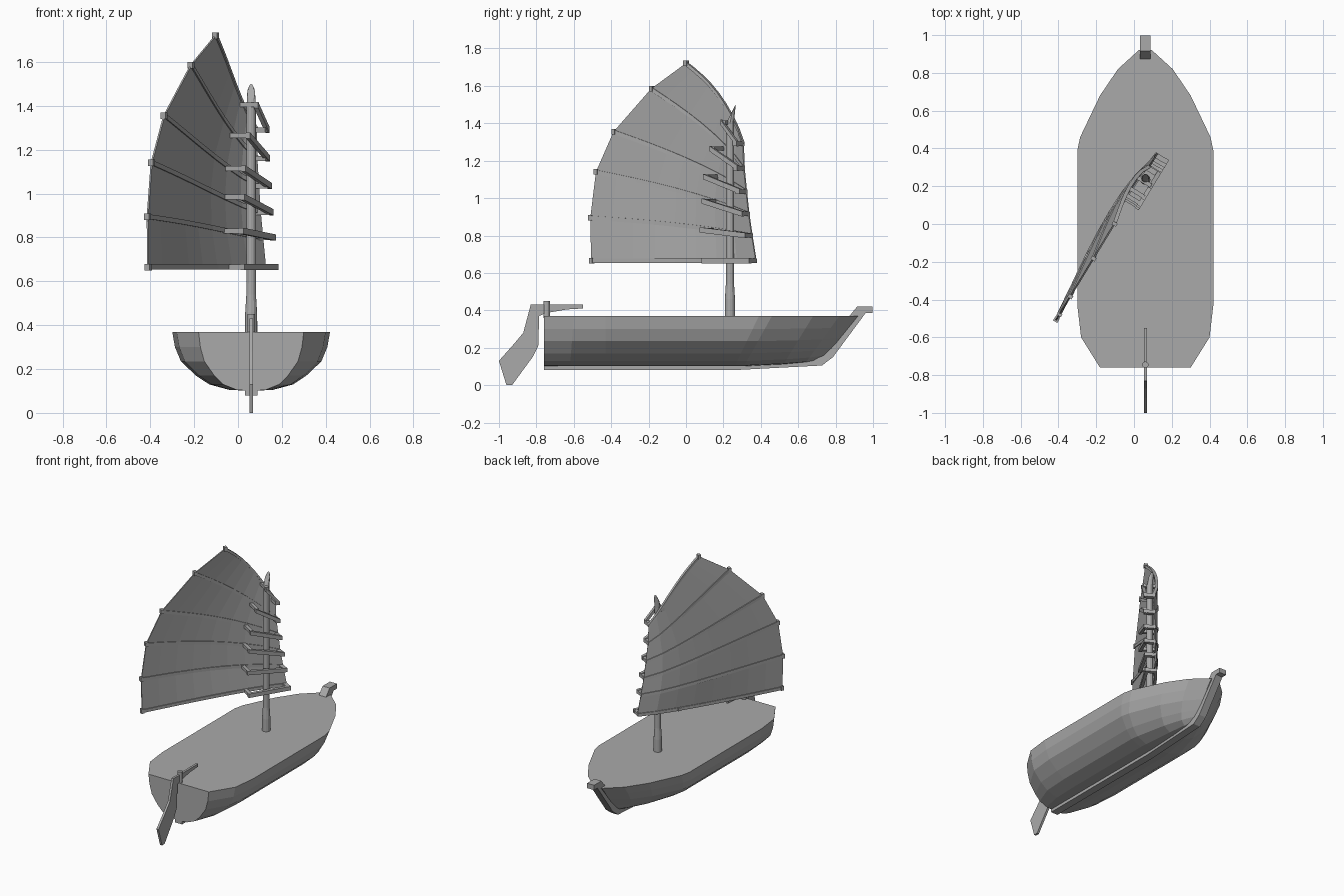
import bpy, bmesh, math
from mathutils import Vector

cube = bpy.data.objects.get("Cube")
if cube:
    bpy.data.objects.remove(cube, do_unlink=True)

grey = bpy.data.materials.new("plain grey")
grey.use_nodes = True
GREY = (0.4, 0.4, 0.4, 1)
grey.diffuse_color = GREY
grey.node_tree.nodes["Principled BSDF"].inputs["Base Color"].default_value = GREY
CX = 0.06  # centreline of the hull
UP = Vector((0, 0, 1))


def finish(name, bm):
    bmesh.ops.recalc_face_normals(bm, faces=bm.faces)
    mesh = bpy.data.meshes.new(name)
    bm.to_mesh(mesh)
    bm.free()
    mesh.materials.append(grey)
    ob = bpy.data.objects.new(name, mesh)
    bpy.context.collection.objects.link(ob)
    return ob


def loft(name, rings, closed=True, caps=True):
    """Skin a list of equal-length point rings."""
    bm = bmesh.new()
    rows = [[bm.verts.new(p) for p in ring] for ring in rings]
    n = len(rows[0])
    for a, b in zip(rows, rows[1:]):
        for i in range(n if closed else n - 1):
            j = (i + 1) % n
            bm.faces.new((a[i], a[j], b[j], b[i]))
    if caps:
        bm.faces.new(rows[0])
        bm.faces.new(rows[-1])
    return finish(name, bm)


def plate(name, outline, width):
    """Extrude a side outline (y, z) across the centreline."""
    return loft(name, [[(CX + s * width / 2, y, z) for y, z in outline] for s in (-1, 1)])


def bar(name, path, width, height, across):
    """Sweep an upright rectangle along a path."""
    corners = ((-1, -1), (1, -1), (1, 1), (-1, 1))
    return loft(name, [[p + across * (a * width / 2) + UP * (b * height / 2)
                        for a, b in corners] for p in path])


# Hull: y at deck, half width, bottom z, rake of the section at the bottom
stations = [(-.76, .24, .10, 0), (-.60, .34, .10, .02), (-.43, .36, .10, 0),
            (.39, .36, .10, .13), (.46, .345, .10, .15), (.68, .24, .11, .16),
            (.82, .145, .12, .18), (.92, .035, .135, .19)]
# Half section: width and height fractions
section = [(1, 1), (.965, .74), (.89, .5), (.70, .26), (.53, .11), (.28, .02)]
half = [(-w, h) for w, h in section]
full = half + [(0, 0)] + [(w, h) for w, h in reversed(section)]
DECK = .37
loft("hull", [[(CX + w * hw, y - rake * (1 - h), low + h * (DECK - low)) for w, h in full]
              for y, hw, low, rake in stations])

# Keel and stem in one strip
plate("keel_and_stem", [(-.76, .08), (.25, .08), (.727, .105), (.786, .15), (.96, .385),
                        (.998, .385), (.998, .42), (.915, .42), (.87, .365), (.71, .15),
                        (.25, .11), (-.76, .11)], .056)

# Rudder with tiller, and its post
plate("rudder_and_tiller", [(-1, .13), (-.96, 0), (-.93, 0), (-.82, .15), (-.79, .21),
                            (-.785, .37), (-.75, .385), (-.635, .405), (-.55, .41),
                            (-.55, .43), (-.83, .43), (-.87, .28), (-.92, .22)], .016)


def turned(name, y, levels, sides=12):
    """Round post from (z, radius, y shift, slope) levels."""
    rings = []
    for z, r, dy, slope in levels:
        ring = []
        for i in range(sides):
            a = math.tau * i / sides
            ring.append((CX + r * math.cos(a), y + dy + r * math.sin(a), z + slope * math.sin(a)))
        rings.append(ring)
    return loft(name, rings)


turned("rudder_post", -.745, [(.36, .017, 0, 0), (.45, .017, 0, 0)])
turned("mast", .235, [(.36, .027, 0, 0), (.46, .027, 0, 0), (.54, .022, 0, 0),
                      (1.40, .021, 0, 0), (1.46, .018, .012, .03), (1.475, .012, .017, .025)])

# Sail frame: along runs from luff to leech, across points to the mast side
START = Vector((.125, .375, 0))
ALONG = Vector((-.52, -.855, 0))
ACROSS = Vector((.855, -.52, 0))


def sail_point(s, z, offset=0):
    return START + ALONG * s + ACROSS * offset + UP * z


# Each batten: luff s, luff z, leech s, leech z, belly, upward bow
battens = [(0, .665, 1.03, .665, .025, 0), (.025, .80, 1.035, .895, .045, .01),
           (.045, .915, 1.0, 1.14, .05, .015), (.06, 1.035, .89, 1.355, .05, .015),
           (.075, 1.16, .655, 1.585, .045, .02), (.08, 1.29, .44, 1.72, .035, .05)]
STEPS = 8


def batten_path(s0, z0, s1, z1, belly, bow):
    path = []
    for i in range(STEPS + 1):
        t = i / STEPS
        path.append(sail_point(s0 + (s1 - s0) * t, z0 + (z1 - z0) * t + bow * math.sin(math.pi * t),
                               -belly * math.sin(math.pi * t ** .7)))
    return path


paths = [batten_path(*b) for b in battens]
sail = loft("sail", paths, closed=False, caps=False)
thick = sail.modifiers.new("thickness", 'SOLIDIFY')
thick.thickness = .008
thick.offset = 0

# Jaw boards on the far side of the mast: aft end s and z
jaws = [(.30, .665), (.31, .83), (.30, .985), (.29, 1.115), (.25, 1.265), (.18, 1.405)]
for n, (path, batten, (aft_s, aft_z)) in enumerate(zip(paths, battens, jaws), 1):
    s0, z0 = batten[:2]
    bar(f"batten_{n}", path, .02, .022, ACROSS)
    bar(f"batten_tip_{n}", [path[-1] - ALONG * .012, path[-1] + ALONG * .008], .026, .03, ACROSS)
    bar(f"jaw_board_{n}", [sail_point(s0, z0, .06), sail_point(aft_s, aft_z, .06)],
        .022, .028, ACROSS)
    # Cross blocks joining each board to its batten
    front = s0 + .015
    bar(f"front_block_{n}", [sail_point(front, z0, -.005), sail_point(front, z0, .065)],
        .028, .024, ALONG)
    bar(f"aft_block_{n}", [sail_point(aft_s - .015, aft_z, -.04), sail_point(aft_s - .015, aft_z, .06)],
        .022, .022, ALONG)
